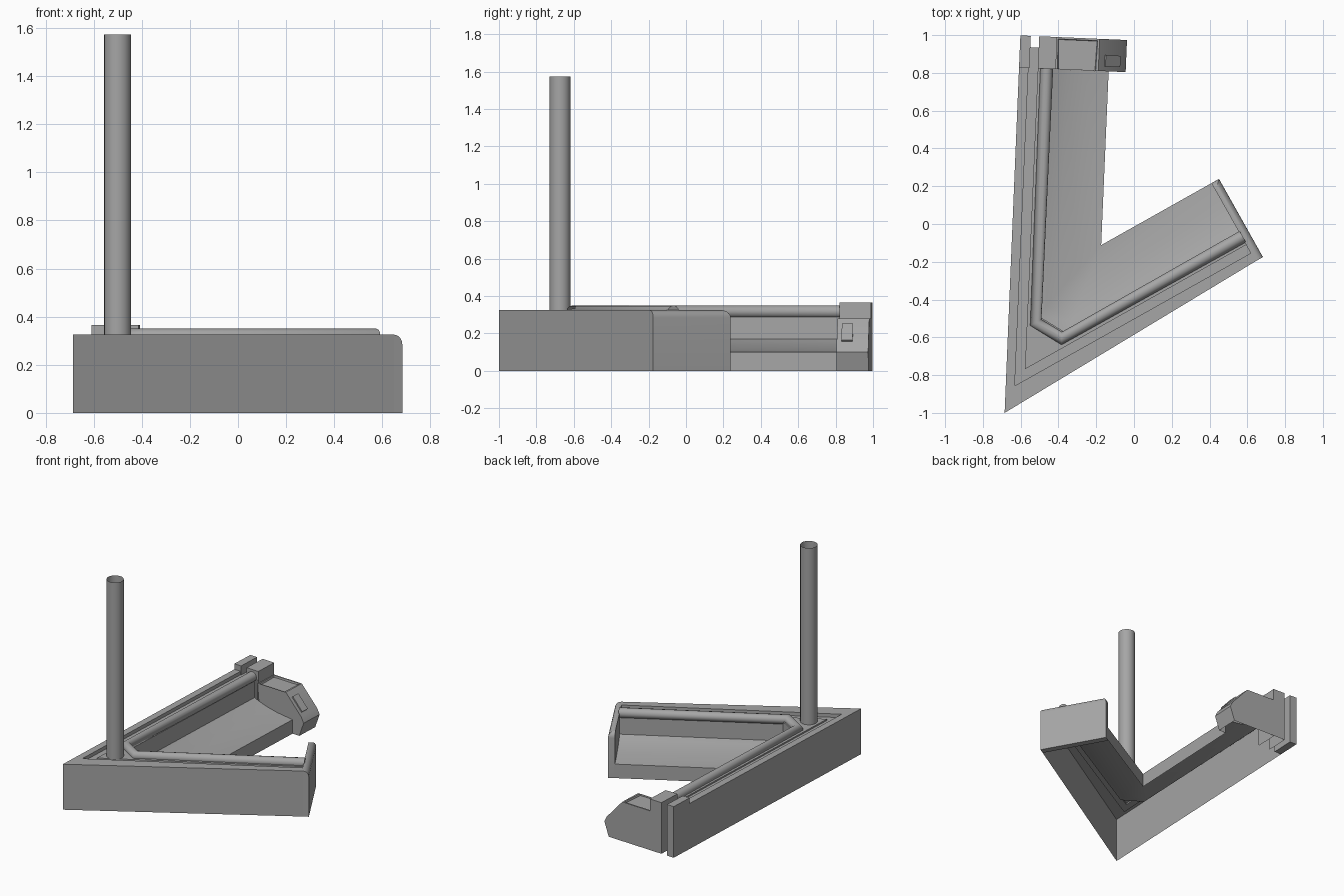
import bpy
import bmesh
import math
from mathutils import Vector

if "Cube" in bpy.data.objects:
    bpy.data.objects.remove(bpy.data.objects["Cube"])

grey = bpy.data.materials.new("plain grey")
grey.use_nodes = True
grey.diffuse_color = (0.38, 0.38, 0.38, 1)
grey.node_tree.nodes["Principled BSDF"].inputs["Base Color"].default_value = grey.diffuse_color

# Layout: two arms leave one corner; each has a direction and an inward normal.
# The outer wall runs on to a sharper tip.
TIP = Vector((-0.685, -1.0))
CORNER = Vector((-0.685, -0.944))
LEFT = Vector((0.043, 1.0)).normalized()
RIGHT = Vector((1.0, 0.562)).normalized()
LEFT_IN = Vector((LEFT.y, -LEFT.x))
RIGHT_IN = Vector((-RIGHT.y, RIGHT.x))
MITER = (LEFT_IN + RIGHT_IN) / (1 + LEFT_IN.dot(RIGHT_IN))
LEFT_LEN = 1.944
RIGHT_LEN = 1.569
CLAMP_START = LEFT_LEN - 0.17


def on_left(s, d, z):
    return (CORNER + LEFT * s + LEFT_IN * d).to_3d() + Vector((0, 0, z))


def on_right(s, d, z):
    return (CORNER + RIGHT * s + RIGHT_IN * d).to_3d() + Vector((0, 0, z))


def path(d, z, cut, left_end):
    """Line along both arms at inset d, with the corner cut back."""
    bend = CORNER + MITER * d if d else TIP
    turns = [(bend + LEFT * cut).to_3d(), (bend + RIGHT * cut).to_3d()]
    for p in turns:
        p.z = z
    return [on_left(left_end, d, z), *turns, on_right(RIGHT_LEN - 0.04, d, z)]


def finish(name, bm, angle=35):
    mesh = bpy.data.meshes.new(name)
    bm.to_mesh(mesh)
    bm.free()
    obj = bpy.data.objects.new(name, mesh)
    bpy.context.collection.objects.link(obj)
    mesh.materials.append(grey)
    bpy.ops.object.select_all(action="DESELECT")
    obj.select_set(True)
    bpy.context.view_layer.objects.active = obj
    bpy.ops.object.shade_smooth_by_angle(angle=math.radians(angle))


def prism(place, outline, start, end):
    """Extrude a (d, z) outline along one arm."""
    bm = bmesh.new()
    a, b = [[bm.verts.new(place(s, d, z)) for d, z in outline] for s in (start, end)]
    bm.faces.new(a)
    bm.faces.new(b[::-1])
    for i in range(len(a)):
        j = (i + 1) % len(a)
        bm.faces.new((a[j], a[i], b[i], b[j]))
    bmesh.ops.recalc_face_normals(bm, faces=bm.faces)
    return bm


def hood(outline, front):
    """Clamp part with an open underside and a front face fitted over the trough."""
    bm = prism(on_left, outline, CLAMP_START, LEFT_LEN)
    opened = [f for f in bm.faces if f.normal.z < -0.99 or f.normal.to_2d().dot(LEFT) < -0.99]
    bmesh.ops.delete(bm, geom=opened, context="FACES")
    face = bm.faces.new([bm.verts.new(on_left(CLAMP_START, d, z)) for d, z in front])
    face.normal_update()
    if face.normal.y > 0:
        face.normal_flip()
    return bm


def rectangle(d0, d1, z0, z1):
    return [(d0, z0), (d1, z0), (d1, z1), (d0, z1)]


# Open shell: outer wall, rim, groove, ledge, hollow slope and inner lip (d, z, corner cut)
slope = [(0.2, 0.155), (0.26, 0.135), (0.35, 0.115), (0.475, 0.1), (0.475, 0)]
section = [(0, 0, 0), (0, 0.325, 0), (0.05, 0.325, 0), (0.05, 0.3, 0), (0.1, 0.3, 0),
           (0.1, 0.31, 0), (0.165, 0.31, 0.165), (0.165, 0.17, 0.165)]
section += [(d, z, 0.6 * (0.475 - d)) for d, z in slope]
bm = bmesh.new()
rows = []
for d, z, cut in section:
    left_end = LEFT_LEN - 0.06 if d <= 0.1 else CLAMP_START
    rows.append([bm.verts.new(p) for p in path(d, z, cut, left_end)])
for r, q in zip(rows, rows[1:]):
    for i in range(3):
        bm.faces.new((r[i], r[i + 1], q[i + 1], q[i]))
bmesh.ops.remove_doubles(bm, verts=bm.verts, dist=0.0001)
finish("trough_shell", bm)

# Round rail with a cut-off corner
curve = bpy.data.curves.new("rail", "CURVE")
curve.dimensions = "3D"
curve.bevel_depth = 0.034
curve.bevel_resolution = 4
curve.use_fill_caps = True
spline = curve.splines.new("POLY")
points = path(0.147, 0.316, 0.165, CLAMP_START + 0.02)
spline.points.add(len(points) - 1)
for target, p in zip(spline.points, points):
    target.co = (*p, 1)
curve.materials.append(grey)
bpy.context.collection.objects.link(bpy.data.objects.new("rail", curve))

# End cap with rounded top edge and inner corner
bm = prism(on_right, rectangle(0, 0.475, 0, 0.325), RIGHT_LEN - 0.046, RIGHT_LEN)
rounded = []
for e in bm.edges:
    mid = (e.verts[0].co + e.verts[1].co) / 2
    rel = mid.to_2d() - CORNER
    outside = rel.dot(RIGHT) > RIGHT_LEN - 0.001
    inner = rel.dot(RIGHT_IN) > 0.46
    if mid.z > 0.3 and (outside or inner):
        rounded.append(e)
bmesh.ops.bevel(bm, geom=rounded, offset=0.04, segments=5, profile=0.5, affect="EDGES")
finish("end_cap", bm)

# Raised wall end beside the clamp
finish("wall_end", prism(on_left, rectangle(0, 0.055, 0, 0.365), CLAMP_START, LEFT_LEN))

# Clamp: tall block and pointed nose, with a sunken panel on its top
finish("clamp_block", hood(rectangle(0.1, 0.195, 0, 0.365), rectangle(0.1, 0.195, 0.3, 0.365)))
nose = [(0.53, 0), (0.565, 0.1), (0.545, 0.14), (0.42, 0.28), (0.19, 0.28)]
bm = hood([(0.19, 0)] + nose, slope + nose)
top = [f for f in bm.faces if f.normal.z > 0.99]
bmesh.ops.inset_region(bm, faces=top, thickness=0.014, depth=0)
bmesh.ops.inset_region(bm, faces=top, thickness=0.004, depth=-0.012)
finish("clamp_nose", bm, 20)

# Button on the sloping nose face
button = [(0.45, 0.244), (0.528, 0.157), (0.535, 0.164), (0.457, 0.252)]
finish("clamp_button", prism(on_left, button, CLAMP_START + 0.025, CLAMP_START + 0.085), 20)

# Open tube standing on the corner ledge
bm = bmesh.new()
bmesh.ops.create_cone(bm, cap_ends=False, segments=24, radius1=0.056, radius2=0.056, depth=1.265)
bmesh.ops.translate(bm, verts=bm.verts, vec=(-0.5, -0.673, 0.94))
finish("pole", bm)
